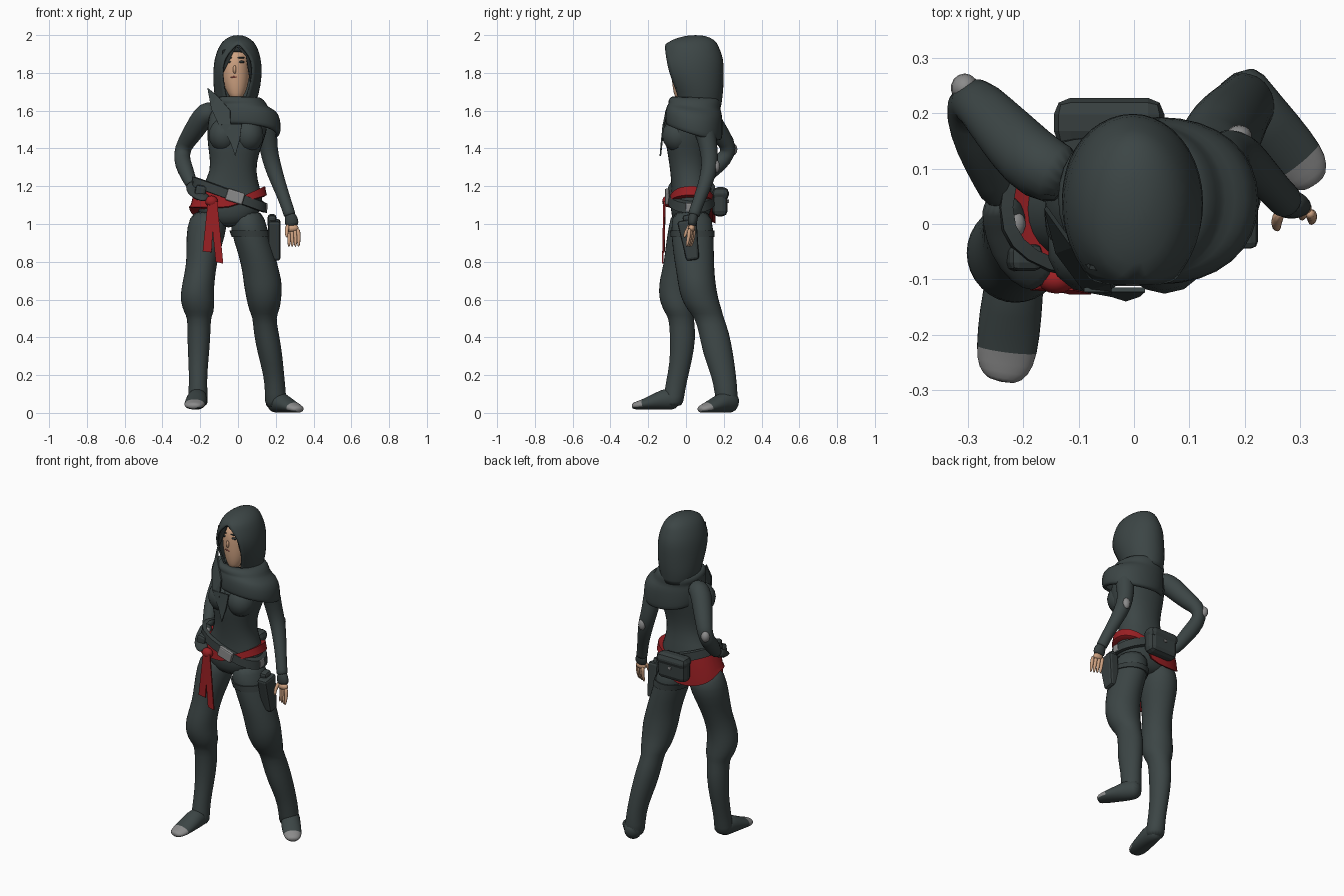
import bpy, bmesh
from math import sin, cos, tau, pi, copysign
from mathutils import Vector, Matrix

if "Cube" in bpy.data.objects:
    bpy.data.objects.remove(bpy.data.objects["Cube"], do_unlink=True)

CM = 0.01  # all part sizes below are in hundredths of a unit
X, Y, Z = Vector((1, 0, 0)), Vector((0, 1, 0)), Vector((0, 0, 1))


def material(name, rgb):
    mat = bpy.data.materials.new(name)
    mat.use_nodes = True
    mat.diffuse_color = (*rgb, 1)
    mat.node_tree.nodes["Principled BSDF"].inputs["Base Color"].default_value = (*rgb, 1)
    return mat


cloth = material("dark cloth", (0.045, 0.06, 0.06))
leather = material("dark leather", (0.038, 0.049, 0.049))
red = material("red sash cloth", (0.32, 0.014, 0.017))
metal = material("grey metal", (0.26, 0.26, 0.26))
skin = material("skin", (0.62, 0.36, 0.22))
hair = material("dark hair", (0.025, 0.032, 0.032))
lips = material("lips", (0.2, 0.05, 0.04))


def finish(name, bm, mat, smooth=True):
    bmesh.ops.recalc_face_normals(bm, faces=bm.faces)
    mesh = bpy.data.meshes.new(name)
    bm.to_mesh(mesh)
    bm.free()
    mesh.materials.append(mat)
    if smooth:
        mesh.shade_smooth()
    obj = bpy.data.objects.new(name, mesh)
    bpy.context.collection.objects.link(obj)
    return obj


def thicken(obj, thickness, offset):
    mod = obj.modifiers.new("thickness", "SOLIDIFY")
    mod.thickness, mod.offset = thickness, offset


def loft(name, mat, rings, ref=None, sides=16, box=1.0, shear=(0, 0), caps=(True, True), subdiv=1):
    """Skin rings of (x, y, z, radius, other radius, front gap).
    Rings lie flat, or follow the path when a reference axis is given."""
    bm = bmesh.new()
    centres = [Vector(r[:3]) for r in rings]
    last = len(rings) - 1
    loops = []
    for i, ring in enumerate(rings):
        rx = ring[3]
        ry = ring[4] if len(ring) > 4 else rx
        gap = ring[5] * CM if len(ring) > 5 else 0
        u, v = X, Y
        if ref:
            along = (centres[min(i + 1, last)] - centres[max(i - 1, 0)]).normalized()
            u = ref.cross(along).normalized()
            v = along.cross(u)
        loop = []
        for k in range(sides + 1):
            a = -pi / 2 + gap + (tau - 2 * gap) * k / sides
            c, s = (copysign(abs(f) ** box, f) for f in (cos(a), sin(a)))
            off = (u * rx * c + v * ry * s) * 1.02
            off.z += (shear[0] * off.x + shear[1] * off.y) * i / last
            loop.append(bm.verts.new((centres[i] + off) * CM))
        loops.append(loop)
    for low, high in zip(loops, loops[1:]):
        for k in range(sides):
            bm.faces.new((low[k], low[k + 1], high[k + 1], high[k]))
    for use, loop in zip(caps, (loops[0], loops[-1])):
        if use:
            bm.faces.new(loop[:-1])
    bmesh.ops.remove_doubles(bm, verts=bm.verts, dist=0.0001)
    obj = finish(name, bm, mat)
    if subdiv:
        mod = obj.modifiers.new("smooth", "SUBSURF")
        mod.levels = mod.render_levels = subdiv
    else:
        obj.data.set_sharp_from_angle(angle=0.8)
    return obj


def ball(name, mat, centre, radii):
    bm = bmesh.new()
    bmesh.ops.create_uvsphere(bm, u_segments=14, v_segments=8, radius=CM)
    bmesh.ops.scale(bm, vec=radii, verts=bm.verts)
    bmesh.ops.translate(bm, vec=Vector(centre) * CM, verts=bm.verts)
    finish(name, bm, mat)


def block(name, mat, centre, size, turn=0, axis="Y", taper=1.0, bevel=0.008):
    bm = bmesh.new()
    bmesh.ops.create_cube(bm, size=CM)
    for v in bm.verts:
        if v.co.z < 0:
            v.co.y *= taper
    bmesh.ops.scale(bm, vec=size, verts=bm.verts)
    bmesh.ops.rotate(bm, matrix=Matrix.Rotation(turn, 3, axis), verts=bm.verts)
    bmesh.ops.translate(bm, vec=Vector(centre) * CM, verts=bm.verts)
    obj = finish(name, bm, mat, smooth=False)
    mod = obj.modifiers.new("bevel", "BEVEL")
    mod.width, mod.segments = bevel, 2


def plate(name, mat, points):
    bm = bmesh.new()
    bm.faces.new([bm.verts.new(Vector(p) * CM) for p in points])
    bmesh.ops.triangulate(bm, faces=bm.faces)
    thicken(finish(name, bm, mat, smooth=False), 0.008, 0)


# Torso and bust
loft("torso", cloth, [(-5, 2, 98, 6, 6), (-5, 2.3, 104, 16, 10.5), (-4.5, 3, 112, 18.3, 11),
     (-4, 3, 119, 15.5, 10.5), (-2.5, 1.5, 128, 11.7, 9.8), (-2.2, 1, 137, 13, 10.6),
     (-1, 1.2, 146, 15.5, 12.6), (0, 3.6, 154, 16, 12.4), (0, 6, 161, 14.5, 9),
     (0, 6, 166, 7, 7)], box=0.88)
for side, x in (("right", -7.5), ("left", 5.5)):
    ball(side + "_bust", cloth, (x, -4.2, 147), (8.2, 8.4, 9))

# Legs: baggy trousers gathered into tall boots
loft("right_leg", cloth, [(-15, 2.3, 108, 9, 10), (-16.5, 2.3, 98, 10.8, 11.5), (-18, -0.5, 88, 9.3, 10.4),
     (-19.3, -2.7, 79, 8, 9), (-20.6, -5, 71, 8.4, 8.9), (-21.6, -5.5, 64, 8.7, 9),
     (-21.4, -5, 59, 9, 8.8), (-20.7, -3.5, 53, 7.9, 7.9), (-20.6, -2.5, 50.5, 6, 6.5),
     (-20.7, -1.5, 40, 6.2, 6.9), (-21, -2.7, 27, 5.2, 5.7), (-21.2, -5.2, 16, 4.7, 5.5),
     (-21.2, -6.5, 8, 5.2, 5.4), (-21.2, -7, 3, 5.4, 5.2)])
loft("left_leg", cloth, [(5, 3, 108, 8, 10), (5.3, 3.2, 98, 10, 11.3), (10, 4, 84, 9.6, 10.8),
     (12.3, 5, 74, 9.8, 10), (13.2, 5.8, 68, 10.2, 10), (13.7, 7, 61, 9.3, 9.8),
     (13.9, 9.8, 54.5, 8.2, 9.2), (13.9, 12.2, 50.5, 6, 7.6), (14.8, 14.8, 43, 6.7, 8),
     (17, 17, 31, 6.5, 8), (19, 20, 20, 5.4, 6.5), (20, 21.4, 10, 5.5, 6), (19.8, 21.8, 1.5, 5.8, 5.6)])

# Feet, with metal toe caps on the last rings
feet = {
    "right_foot": [(-21.2, -3, 6, 4.4, 4.2), (-21.4, -9, 8, 5.2, 6.4), (-22.3, -16, 6, 5.7, 4.3),
                   (-23, -23.3, 4.3, 5.6, 2.6), (-23.6, -26.7, 3.8, 4.6, 2), (-24, -28.6, 3.4, 2.5, 1.4)],
    "left_foot": [(18, 27.4, 4.5, 4.4, 4.4), (20.5, 22, 6.5, 5.4, 6.5), (25, 16.5, 4.4, 5.6, 4.4),
                  (30.1, 10.8, 2.6, 5.1, 2.6), (31.7, 8.4, 2, 4, 2), (32.6, 7, 1.5, 2, 1.4)],
}
for name, rings in feet.items():
    foot = loft(name, cloth, rings, ref=Z)
    foot.data.materials.append(metal)
    start, toe = Vector(rings[3][:3]) * CM, Vector(rings[-1][:3]) * CM
    for face in foot.data.polygons:
        if (face.center - start).dot(toe - start) > 0 and face.normal.z > -0.7:
            face.material_index = 1

# Right arm bent with the hand on the hip
loft("right_arm", cloth, [(-11, 8, 160, 5.5), (-17, 10, 159, 6.2), (-21, 14, 153, 5.8),
     (-25.5, 19, 146, 5), (-29.5, 23.5, 140, 4.2), (-29.8, 20, 134, 4.4), (-28, 14, 129, 4.3),
     (-25.5, 8, 123, 3.5), (-24, 4, 120, 3)], ref=X)
loft("right_glove", leather, [(-24.5, 5, 121, 3.3), (-23.5, 1, 118.5, 2.4, 4), (-22, -4, 116.5, 2, 4.4),
     (-19.5, -8.5, 114.5, 1.5, 3.8), (-16, -10.8, 113, 1, 2.8)], ref=X)
ball("right_knuckle_plate", metal, (-21.5, 0, 120), (1.9, 2.4, 1.8))
ball("right_elbow_pad", metal, (-30.6, 24.6, 139.5), (2.5, 2.6, 3.3))

# Left arm hanging, bare fingers
loft("left_arm", cloth, [(12, 7, 158, 6), (15.5, 10, 150, 5.6), (16, 12, 140, 4.7), (18.2, 13, 131, 4.5),
     (21.3, 10.5, 122, 3.8), (24.7, 7, 113, 3.2), (27, 4.5, 106, 3.1), (27.6, 4, 104, 3.3)], ref=Y)
loft("left_glove", leather, [(27.3, 4.2, 106, 2.8), (28.3, 3.5, 102, 3.6, 2.5),
     (28.8, 3, 98.5, 3.7, 2.3)], ref=Y)
loft("left_palm", skin, [(28.6, 3.2, 100, 3.4, 2), (29, 2.8, 95.5, 3.7, 2)], ref=Y)
ball("left_elbow_pad", metal, (19, 16, 130.5), (2.3, 1.9, 3.4))
for i in range(4):
    x, y = 26.6 + 1.7 * i, 4.3 - 0.8 * i
    loft("left_finger_%d" % (i + 1), skin, [(x, y, 98, 1.2), (x + 0.6, y - 0.4, 93, 1.1),
         (x + 0.3, y - 1.8, 87.5, 0.7)], ref=Y, sides=8)
loft("left_thumb", skin, [(26.5, 2.5, 100, 1.2), (25.5, 0, 96, 1.1), (26, -1, 92.5, 0.7)], ref=Y, sides=8)

# Head and face
loft("neck", skin, [(-1, 4, 158, 5), (-1, 2.5, 172, 4.6)])
loft("head", skin, [(-0.8, -3, 165.5, 2, 2.2), (-0.9, -1.5, 169, 4.8, 5), (-1.2, 0, 175, 7, 7.5),
     (-1.6, 1, 182, 7.8, 8.6), (-1.6, 1, 188, 7.7, 8.6), (-1.2, 2, 193.5, 6, 6.8)])
ball("nose", skin, (-1.8, -7.4, 181.8), (0.9, 1.4, 2.2))
ball("mouth", lips, (-1.8, -6.7, 177.8), (2.2, 0.9, 0.75))
for side, x in (("right", -5), ("left", 1.6)):
    ball(side + "_eye", hair, (x, -6.3, 185.8), (2, 0.9, 0.7))
    ball(side + "_brow", hair, (x, -6.4, 188), (2.3, 0.9, 0.4))
ball("hair_cap", hair, (-1, 1.5, 192.5), (8, 8.2, 3))
plate("right_fringe", hair, [(-1, -8.8, 194), (-8, -7.8, 192), (-11, -4, 180), (-9, -6, 178),
      (-7.4, -8, 187)])
plate("left_fringe", hair, [(-1, -8.8, 194), (5, -8.2, 192), (9, -4.5, 184), (7, -5, 172),
      (6, -6.6, 181), (4.2, -8, 189)])

# Hood, open at the front
hood = loft("hood", cloth, [(-1, 7, 162, 10, 11.5, 48), (-1, 7, 167, 11.4, 12.3, 48), (-0.5, 5.5, 173, 12.4, 14.3, 64),
     (-0.2, 3.5, 181, 12.9, 16.4, 70), (-0.2, 3, 188, 12.2, 16.7, 66), (0, 3, 193, 10.6, 14.6, 28),
     (0, 3, 196.4, 8.6, 13.4, 0), (0, 4.5, 198.8, 5.5, 8.5, 0), (0, 5, 200, 2, 3, 0)], caps=(False, True))
thicken(hood, 0.01, -1)

# Shoulder mantle, folded, lower over the left shoulder and the back
mantle = loft("mantle", cloth, [(-1, 6, 167, 8.5, 10), (0, 5, 167.5, 12.5, 13), (0.5, 4.5, 164, 14.8, 14),
     (1.5, 4.5, 162.2, 14.4, 13.6), (3.6, 4.5, 160.5, 17, 14.6), (4.4, 4.2, 156.5, 18.2, 15.2),
     (4.7, 4.2, 150.5, 18, 15.2), (4.7, 4.2, 148.8, 17.4, 14.7), (4.4, 4.2, 148.8, 16, 13)],
     box=0.92, shear=(-0.1, -0.32), caps=(False, False))
thicken(mantle, 0.008, -1)
plate("collar_flap", cloth, [(-16, 3, 172), (-11, -4, 168), (-4, -10.5, 160), (-4, -12.4, 150),
      (-9, -11.8, 150), (-14, -5, 161)])
plate("scarf_end", cloth, [(-9, -11.9, 153), (2, -11.9, 153), (1, -12.8, 145), (-1.5, -13.6, 136),
      (-4, -12.8, 143)])

# Sash: rises over the left hip, droops over the right seat
sash = loft("sash", red, [(-4, 3, 114, 14, 10), (-4, 3, 114.5, 18, 11.8), (-5, 3, 110.5, 19.5, 12.3),
     (-5.3, 3, 109, 20.2, 12.5), (-5.3, 3, 108.5, 19, 11)], box=0.85, subdiv=0, sides=32)
for v in sash.data.vertices:
    x, y, z = v.co
    if z > 1.12:
        v.co.z += 0.45 * max(x - 0.02, 0) + 0.3 * max(-0.02 - x, 0)
    else:
        v.co.z += 0.3 * max(x + 0.06, 0)
        if x < 0.02 and z < 1.1:
            v.co.z -= 0.75 * max(y - 0.04, 0)

# Belt, sloping down to the left
belt = loft("belt", leather, [(-4.5, 3, z, r, r - 6.8) for z, r in ((112.5, 17), (113, 19.6), (118, 19.2), (118.5, 17))],
            box=0.85, subdiv=0, sides=24, caps=(False, False))
for v in belt.data.vertices:
    v.co.z -= 0.36 * (v.co.x + 0.045)
block("buckle", metal, (-1.5, -10, 114.5), (9.5, 2.4, 6.4), turn=0.3)
block("belt_plate", metal, (14.8, 2, 108.8), (1.6, 4.4, 4.8), turn=0.1)
ball("sash_knot", red, (-14, -10, 112), (3.4, 2.6, 3))
plate("sash_tail_short", red, [(-16, -11.2, 112), (-12.5, -11.2, 112), (-14, -11.8, 85), (-18.7, -11.6, 85.5)])
plate("sash_tail_long", red, [(-15, -11.6, 112), (-11, -11.6, 112), (-7.8, -12.3, 79), (-11.8, -12.3, 80)])

# Pouches, thigh strap and holster
block("back_pouch", leather, (-4.5, 18, 111), (19, 8, 14), bevel=0.028)
block("back_pouch_flap", leather, (-4.5, 18.3, 116), (20, 9, 7), bevel=0.03)
block("back_pouch_clasp", metal, (-4.5, 22.4, 112), (1.8, 0.8, 1.8), bevel=0.003)
block("hip_pouch", leather, (-20, -6, 116.5), (6, 5, 8), turn=0.2, bevel=0.015)
loft("thigh_strap", leather, [(6, 3.3, 96.5, 9.5, 10), (6, 3.3, 96.5, 10.3, 11.5), (7.1, 3.5, 93, 10.2, 11.4),
     (7.1, 3.5, 93, 9.5, 10)], subdiv=0, sides=20)
block("holster", leather, (19.2, 2, 91.5), (6.5, 10.5, 21.5), turn=0.15, axis="X", taper=0.65, bevel=0.014)
block("holster_top", leather, (18, 1.5, 101.5), (4.5, 6, 7), turn=0.15, axis="X", bevel=0.014)
